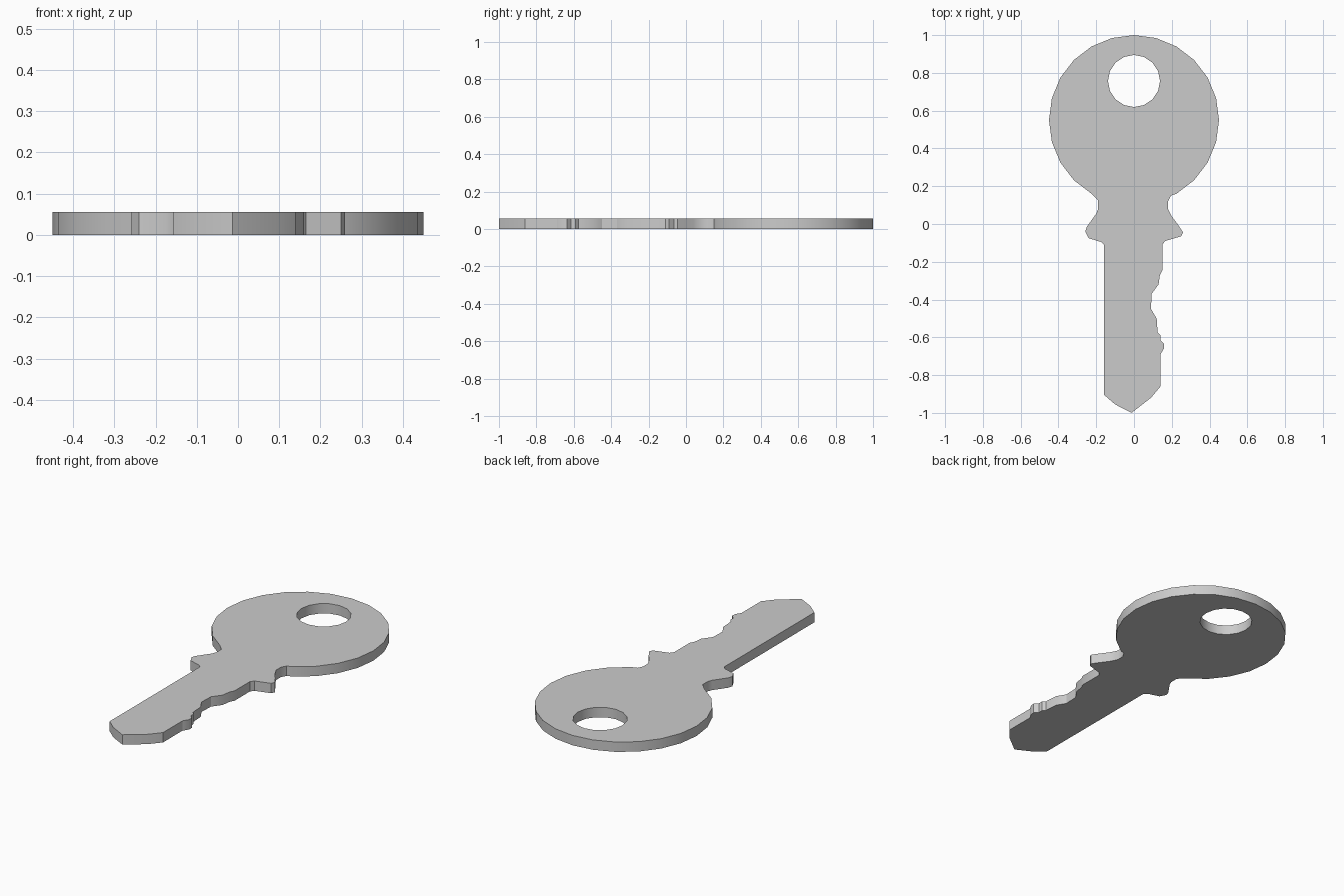
import bpy, bmesh
from math import sin, cos, radians

if "Cube" in bpy.data.objects:
    bpy.data.objects.remove(bpy.data.objects["Cube"])

THICK = 0.055


def arc(cx, cy, r, start, end, sides):
    """Points of a regular polygon arc, angles in degrees."""
    step = 360 / sides
    count = round(abs(end - start) / step)
    sign = 1 if end > start else -1
    return [(cx + r * cos(radians(start + sign * i * step)),
             cy + r * sin(radians(start + sign * i * step))) for i in range(count + 1)]


# round bow, clockwise from lower left over the top to lower right
bow = arc(0, 0.55, 0.45, 240, -60, 24)

# right side: neck, shoulder, cut teeth
right = [(0.195, 0.15), (0.18, 0.12), (0.18, 0.08), (0.2, 0.04), (0.23, 0.0),
         (0.26, -0.045), (0.25, -0.065), (0.165, -0.09), (0.15, -0.11),
         (0.15, -0.245), (0.137, -0.27), (0.13, -0.32), (0.093, -0.37),
         (0.09, -0.45), (0.12, -0.5), (0.125, -0.575), (0.14, -0.59),
         (0.14, -0.615), (0.16, -0.635), (0.158, -0.66), (0.14, -0.69)]

# pointed tip
tip = [(0.14, -0.86), (0.09, -0.92), (-0.013, -1.0), (-0.1, -0.955), (-0.158, -0.905)]

# left side: straight back, shoulder, neck
left = [(-0.158, -0.11), (-0.175, -0.095), (-0.24, -0.075), (-0.258, -0.04),
        (-0.25, -0.015), (-0.2, 0.055), (-0.19, 0.08), (-0.19, 0.125)]

# ring hole
hole = arc(0, 0.757, 0.138, 0, 360, 16)[:-1]

# filled outline extruded to thickness
curve = bpy.data.curves.new("key", 'CURVE')
curve.dimensions = '2D'
curve.fill_mode = 'BOTH'
curve.extrude = THICK / 2
for pts in (bow + right + tip + left, hole):
    spline = curve.splines.new('POLY')
    spline.points.add(len(pts) - 1)
    for p, (x, y) in zip(spline.points, pts):
        p.co = (x, y, 0, 1)
    spline.use_cyclic_u = True

key = bpy.data.objects.new("key", curve)
bpy.context.collection.objects.link(key)
bpy.context.view_layer.objects.active = key
key.select_set(True)
bpy.ops.object.convert(target='MESH')
key = bpy.context.object

# weld caps to walls and rest on the ground
bm = bmesh.new()
bm.from_mesh(key.data)
bmesh.ops.remove_doubles(bm, verts=bm.verts, dist=0.0005)
bmesh.ops.translate(bm, verts=bm.verts, vec=(0, 0, THICK / 2))
bmesh.ops.recalc_face_normals(bm, faces=bm.faces)
bm.to_mesh(key.data)
bm.free()
bpy.ops.object.shade_smooth_by_angle(angle=radians(30))
